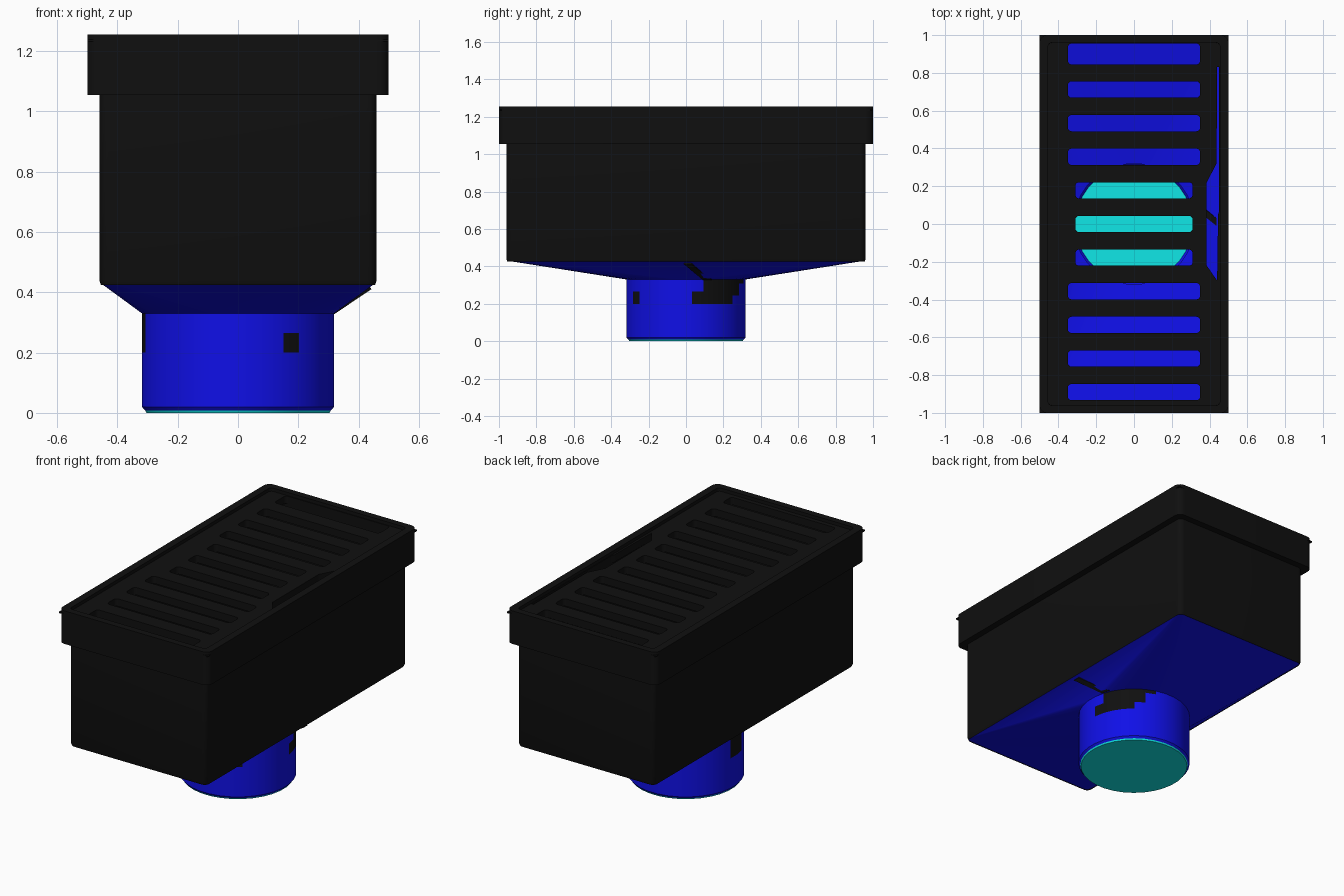
import bpy, bmesh, math
from mathutils import Vector

cube = bpy.data.objects.get("Cube")
if cube:
    bpy.data.objects.remove(cube, do_unlink=True)

SEG = 32          # points in every loop
QUARTER = SEG // 4


def material(name, rgb):
    m = bpy.data.materials.new(name)
    m.use_nodes = True
    m.diffuse_color = (*rgb, 1)
    m.node_tree.nodes["Principled BSDF"].inputs["Base Color"].default_value = (*rgb, 1)
    return m


BLACK = material("black", (0.005, 0.005, 0.005))
BLUE = material("blue", (0.005, 0.005, 0.8))
CYAN = material("cyan", (0.005, 0.8, 0.8))


def rounded_rect(hx, hy, r, z, cx=0, cy=0):
    """Loop of SEG points around a rectangle with rounded corners."""
    pts = []
    for q, (sx, sy) in enumerate([(1, 1), (-1, 1), (-1, -1), (1, -1)]):
        for k in range(QUARTER):
            a = math.radians(90) * (q + k / (QUARTER - 1))
            pts.append((cx + sx * (hx - r) + r * math.cos(a),
                        cy + sy * (hy - r) + r * math.sin(a), z))
    return pts


def circle(r, z):
    angles = [math.tau * (i + 0.5) / SEG for i in range(SEG)]
    return [(r * math.cos(a), r * math.sin(a), z) for a in angles]


def finish(bm, name, mats, smooth=True):
    bmesh.ops.recalc_face_normals(bm, faces=bm.faces)
    me = bpy.data.meshes.new(name)
    bm.to_mesh(me)
    bm.free()
    for m in mats:
        me.materials.append(m)
    ob = bpy.data.objects.new(name, me)
    bpy.context.collection.objects.link(ob)
    if smooth:
        bpy.ops.object.select_all(action='DESELECT')
        ob.select_set(True)
        bpy.context.view_layer.objects.active = ob
        bpy.ops.object.shade_smooth_by_angle(angle=math.radians(30))
    return ob


def loft(bm, loops, cap=False, ring=False):
    """Bridge equal loops; optionally cap both ends or join last to first."""
    rows = [[bm.verts.new(p) for p in loop] for loop in loops]
    pairs = list(zip(rows, rows[1:]))
    if ring:
        pairs.append((rows[-1], rows[0]))
    for a, b in pairs:
        n = len(a)
        for i in range(n):
            j = (i + 1) % n
            bm.faces.new((a[i], a[j], b[j], b[i]))
    if cap:
        bm.faces.new(rows[0][::-1])
        bm.faces.new(rows[-1])


# Hollow box with a wider rim and a thin square-cornered lip
bm = bmesh.new()
loft(bm, [
    rounded_rect(0.455, 0.955, 0.03, 0.425),
    rounded_rect(0.46, 0.96, 0.03, 0.44),
    rounded_rect(0.46, 0.96, 0.03, 1.055),
    rounded_rect(0.5, 1.0, 0.04, 1.055),
    rounded_rect(0.5, 1.0, 0.04, 1.255),
    rounded_rect(0.455, 0.96, 0.02, 1.255),
    rounded_rect(0.45, 0.955, 0.02, 0.43),
], ring=True)
finish(bm, "box_body", [BLACK])

bm = bmesh.new()
loft(bm, [
    rounded_rect(0.5, 1.0, 0.002, 1.232),
    rounded_rect(0.5, 1.0, 0.002, 1.238),
    rounded_rect(0.46, 0.965, 0.002, 1.238),
    rounded_rect(0.46, 0.965, 0.002, 1.232),
], ring=True)
finish(bm, "rim_lip", [BLACK], smooth=False)

# Grate with a row of slots and a narrow gap along one side
bm = bmesh.new()
loft(bm, [rounded_rect(0.457, 0.962, 0.01, z) for z in (1.19, 1.235)], cap=True)
grate = finish(bm, "grate", [BLACK], smooth=False)

bm = bmesh.new()
for i in range(-5, 6):
    half_x = 0.31 if abs(i) < 2 else 0.35
    half_y, y = (0.055, 0.9) if i == 5 else (0.043, i * 0.178)
    loft(bm, [rounded_rect(half_x, half_y, 0.02, z, 0, y) for z in (1.1, 1.3)], cap=True)
gap = [(0.385, -0.22), (0.44, -0.3), (0.445, 0.05), (0.452, 0.07),
       (0.452, 0.83), (0.44, 0.83), (0.437, 0.32), (0.385, 0.22)]
loft(bm, [[(x, y, z) for x, y in gap] for z in (1.1, 1.3)], cap=True)
cutter = finish(bm, "slot_cutter", [BLACK], smooth=False)
cutter.hide_render = True
cutter.hide_viewport = True
cutter.hide_set(True)
cut = grate.modifiers.new("slots", 'BOOLEAN')
cut.operation = 'DIFFERENCE'
cut.solver = 'EXACT'
cut.object = cutter

# Funnel from the rectangular box to the round outlet
bm = bmesh.new()
loft(bm, [rounded_rect(0.455, 0.955, 0.03, 0.43), circle(0.32, 0.33)])
finish(bm, "funnel", [BLUE])

# Dark seam on the funnel side
bm = bmesh.new()
seam = [(0.44, -0.01, 0.414), (0.44, 0.03, 0.414), (0.30, 0.14, 0.33), (0.315, 0.09, 0.33)]
bm.faces.new([bm.verts.new(p) for p in seam])
plate = finish(bm, "funnel_seam", [BLACK], smooth=False)
thick = plate.modifiers.new("thickness", 'SOLIDIFY')
thick.thickness = 0.009
thick.offset = 0

# Outlet pipe with dark slanted patches near its top
bm = bmesh.new()
heights = [0.33 - 0.13 * k / 6 for k in range(7)]
loft(bm, [circle(0.32, z) for z in heights]
     + [circle(0.32, 0.02), circle(0.31, 0.008)])
for f in bm.faces:
    c = f.calc_center_median()
    if c.z < 0.2:
        continue
    a = math.degrees(math.atan2(c.y, c.x))
    t = (c.z - 0.2) / 0.13
    slanted = 20 * t < a < 46 + 28 * t
    triangle = -68 + 22 * t < a < -45 and t < 0.85
    sliver = a > 180 - 4 or a < -160 - 6 * t
    f.material_index = int(slanted or triangle or sliver)
finish(bm, "outlet_pipe", [BLUE, BLACK])

# Closed disc at the bottom of the outlet
bm = bmesh.new()
loft(bm, [circle(0.305, 0), circle(0.31, 0.01)], cap=True)
finish(bm, "outlet_disc", [CYAN])
